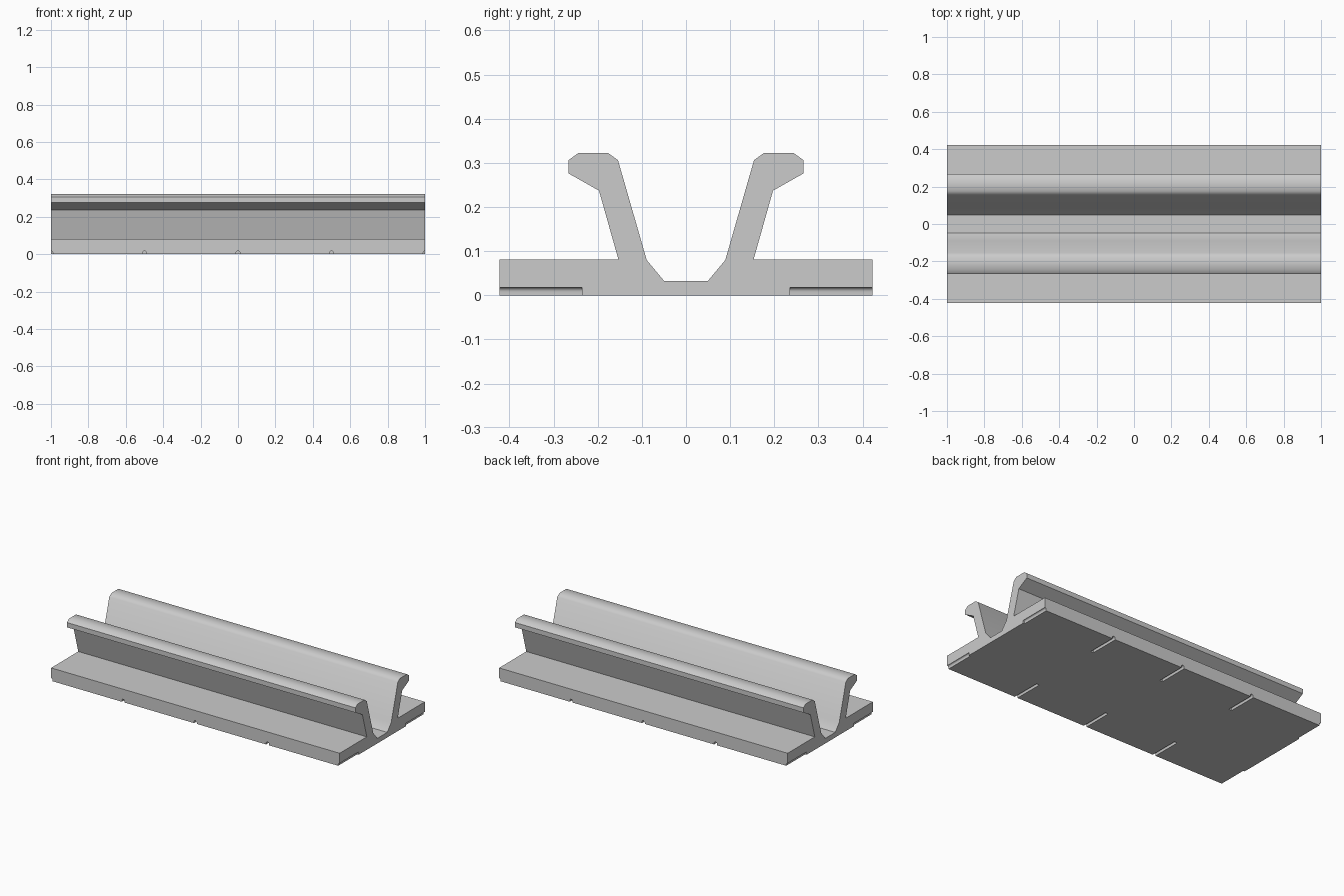
import bpy
import math

cube = bpy.data.objects.get("Cube")
if cube:
    bpy.data.objects.remove(cube)

GREY = (0.6, 0.6, 0.6, 1)
metal = bpy.data.materials.new("plain_grey")
metal.use_nodes = True
metal.diffuse_color = GREY
metal.node_tree.nodes["Principled BSDF"].inputs["Base Color"].default_value = GREY


def prism(name, ring, offset):
    """Closed solid swept from a ring of 3D points along an offset."""
    n = len(ring)
    verts = ring + [tuple(a + b for a, b in zip(p, offset)) for p in ring]
    faces = [tuple(range(n)), tuple(reversed(range(n, 2 * n)))]
    faces += [(i, i + n, (i + 1) % n + n, (i + 1) % n) for i in range(n)]
    mesh = bpy.data.meshes.new(name)
    mesh.from_pydata(verts, [], faces)
    mesh.materials.append(metal)
    obj = bpy.data.objects.new(name, mesh)
    bpy.context.collection.objects.link(obj)
    # Consistent outward normals
    bpy.context.view_layer.objects.active = obj
    bpy.ops.object.mode_set(mode="EDIT")
    bpy.ops.mesh.select_all(action="SELECT")
    bpy.ops.mesh.normals_make_consistent(inside=False)
    bpy.ops.object.mode_set(mode="OBJECT")
    return obj


# Rail: half cross-section from the channel floor over the lip to the flange, mirrored
half = [(0.049, 0.032), (0.089, 0.08), (0.154, 0.306), (0.176, 0.322),
        (0.244, 0.322), (0.266, 0.306), (0.266, 0.276), (0.197, 0.237),
        (0.153, 0.081), (0.422, 0.081), (0.422, 0)]
section = half + [(-y, z) for y, z in reversed(half)]
rail = prism("channel_rail", [(-1, y, z) for y, z in section], (2, 0, 0))

# Round-topped drain grooves under both flanges, halved at the rail ends
R = 0.01
arch = [(R * math.cos(math.pi * i / 8), 0.008 + R * math.sin(math.pi * i / 8))
        for i in range(9)]
arch = [(R, -0.02)] + arch + [(-R, -0.02)]
for side in (-1, 1):
    for k in range(-2, 3):
        cutter = prism("groove_cutter", [(k / 2 + x, side * 0.235, z) for x, z in arch],
                       (0, side * 0.3, 0))
        cut = rail.modifiers.new("groove", "BOOLEAN")
        cut.operation = "DIFFERENCE"
        cut.solver = "EXACT"
        cut.object = cutter
        bpy.context.view_layer.objects.active = rail
        bpy.ops.object.modifier_apply(modifier=cut.name)
        bpy.data.objects.remove(cutter)

# Smooth the lip and channel curves, keep the hard corners
bpy.ops.object.select_all(action="DESELECT")
rail.select_set(True)
bpy.context.view_layer.objects.active = rail
bpy.ops.object.shade_smooth_by_angle(angle=math.radians(40))
